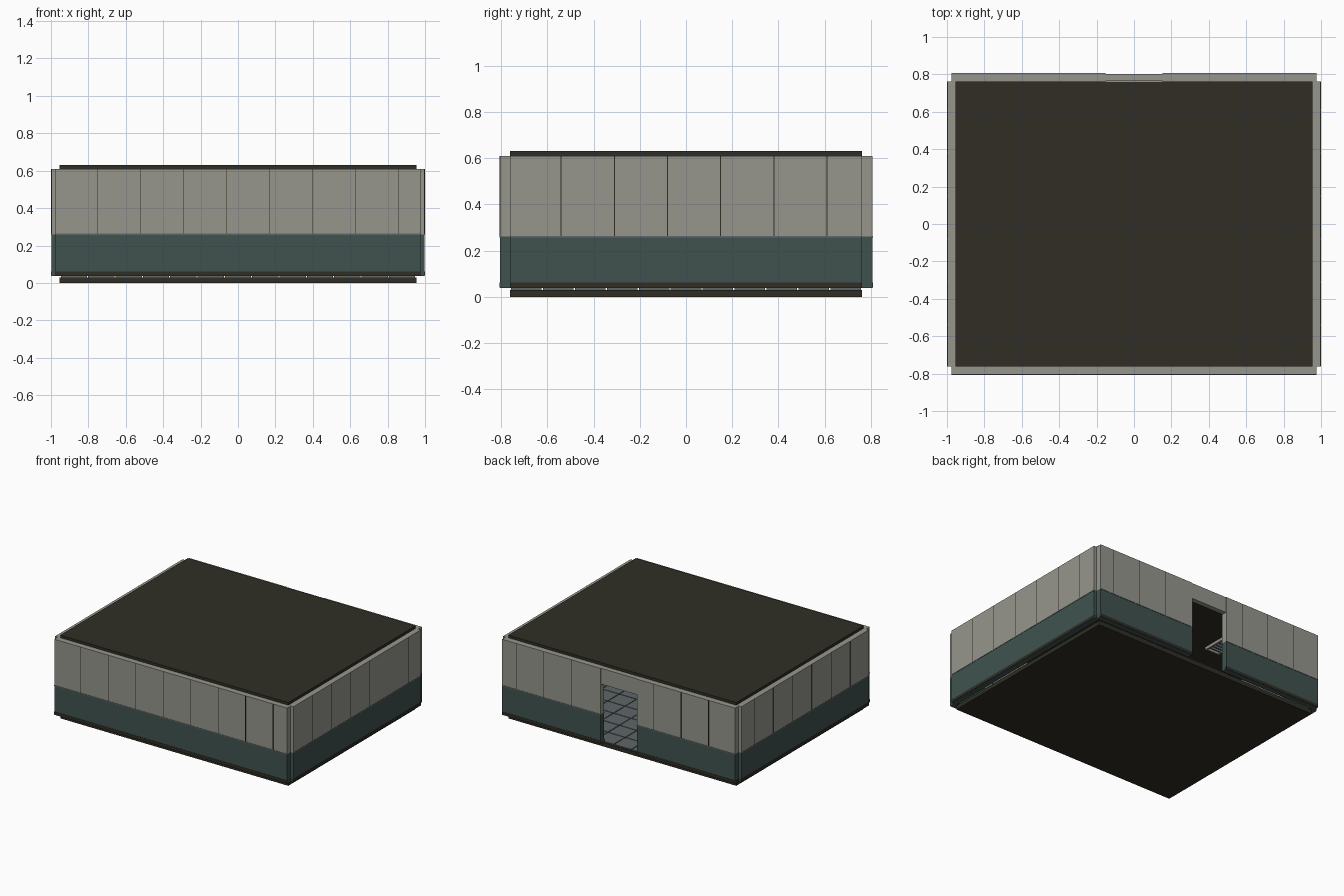
import bpy, bmesh
from mathutils import Vector

if "Cube" in bpy.data.objects:
    bpy.data.objects.remove(bpy.data.objects["Cube"])


def material(name, rgb):
    m = bpy.data.materials.new(name)
    m.diffuse_color = (*rgb, 1)
    m.use_nodes = True
    m.node_tree.nodes["Principled BSDF"].inputs["Base Color"].default_value = m.diffuse_color
    return m


GREY = material("wall grey", (0.305, 0.305, 0.268))
TEAL = material("wainscot teal", (0.050, 0.086, 0.078))
DARK = material("dark brown", (0.029, 0.027, 0.018))
TILE = material("tile grey", (0.115, 0.135, 0.140))


def boxes(name, spans, mat):
    """One object made of boxes, each given as (x0, x1, y0, y1, z0, z1)."""
    bm = bmesh.new()
    for x0, x1, y0, y1, z0, z1 in spans:
        size = Vector((x1 - x0, y1 - y0, z1 - z0))
        mid = Vector((x0 + x1, y0 + y1, z0 + z1)) / 2
        made = bmesh.ops.create_cube(bm, size=1)["verts"]
        for v in made:
            v.co = v.co * size + mid
    me = bpy.data.meshes.new(name)
    bm.to_mesh(me)
    bm.free()
    me.materials.append(mat)
    ob = bpy.data.objects.new(name, me)
    bpy.context.collection.objects.link(ob)
    return ob


BASE, RAIL, TOP, DOOR = 0.038, 0.26, 0.61, 0.49

# floor slab and ceiling slab
boxes("floor_slab", [(-0.955, 0.955, -0.762, 0.762, 0, 0.03)], DARK)
boxes("ceiling", [(-0.955, 0.955, -0.762, 0.762, TOP - 0.004, 0.63)], DARK)

# floor tiles with narrow joints
nx, ny, gap = 13, 11, 0.003
px, py = 1.90 / nx, 1.52 / ny
boxes("floor_tiles",
      [(-0.95 + i * px + gap, -0.95 + (i + 1) * px - gap,
        -0.76 + j * py + gap, -0.76 + (j + 1) * py - gap, 0.029, BASE)
       for i in range(nx) for j in range(ny)], TILE)


def wall(name, x0, x1, y0, y1, along_x):
    """Wainscot, upper panel, base board, rail and seams of one wall."""
    def grown(d, z0, z1):
        if along_x:
            return (x0, x1, y0 - d, y1 + d, z0, z1)
        return (x0 - d, x1 + d, y0, y1, z0, z1)

    boxes(name + "_wainscot", [grown(0, BASE, RAIL)], TEAL)
    boxes(name + "_upper_panel", [grown(0, RAIL, TOP)], GREY)
    boxes(name + "_base_board", [grown(0.002, BASE + 0.002, BASE + 0.024)], DARK)
    boxes(name + "_rail", [grown(0.002, RAIL - 0.004, RAIL + 0.003)], TILE)
    seams = []
    start, lo, hi = (-0.753, x0, x1) if along_x else (-0.77, y0, y1)
    for k in range(8):
        c = start + 0.23 * k
        if lo + 0.02 < c < hi - 0.02:
            a, b = c - 0.002, c + 0.002
            z = (RAIL + 0.003, TOP - 0.001)
            seams.append((a, b, y0 - 0.001, y1 + 0.001, *z) if along_x
                         else (x0 - 0.001, x1 + 0.001, a, b, *z))
    boxes(name + "_seams", seams, DARK)


# walls: the back one is split by the doorway
wall("front_wall", -0.975, 0.975, -0.805, -0.762, True)
wall("back_wall_left", -0.975, -0.152, 0.762, 0.806, True)
wall("back_wall_right", 0.152, 0.975, 0.762, 0.806, True)
wall("left_wall", -0.998, -0.955, -0.762, 0.762, False)
wall("right_wall", 0.955, 0.998, -0.762, 0.762, False)

# lintel over the doorway and its threshold
boxes("door_lintel", [(-0.152, 0.152, 0.764, 0.802, DOOR, TOP)], GREY)

# slatted vent under the ceiling
vx0, vx1, vy0, vy1, vz0, vz1 = -0.60, -0.48, 0.19, 0.57, 0.585, 0.607
t = 0.012
boxes("vent_frame", [(vx0, vx0 + t, vy0, vy1, vz0, vz1),
                     (vx1 - t, vx1, vy0, vy1, vz0, vz1),
                     (vx0 + t, vx1 - t, vy0, vy0 + t, vz0, vz1),
                     (vx0 + t, vx1 - t, vy1 - t, vy1, vz0, vz1)], GREY)
boxes("vent_slats", [(vx0 + t, vx1 - t, vy0 + 0.03 * k, vy0 + 0.03 * k + 0.008,
                      vz0 + 0.004, vz1) for k in range(1, 12)], TILE)
